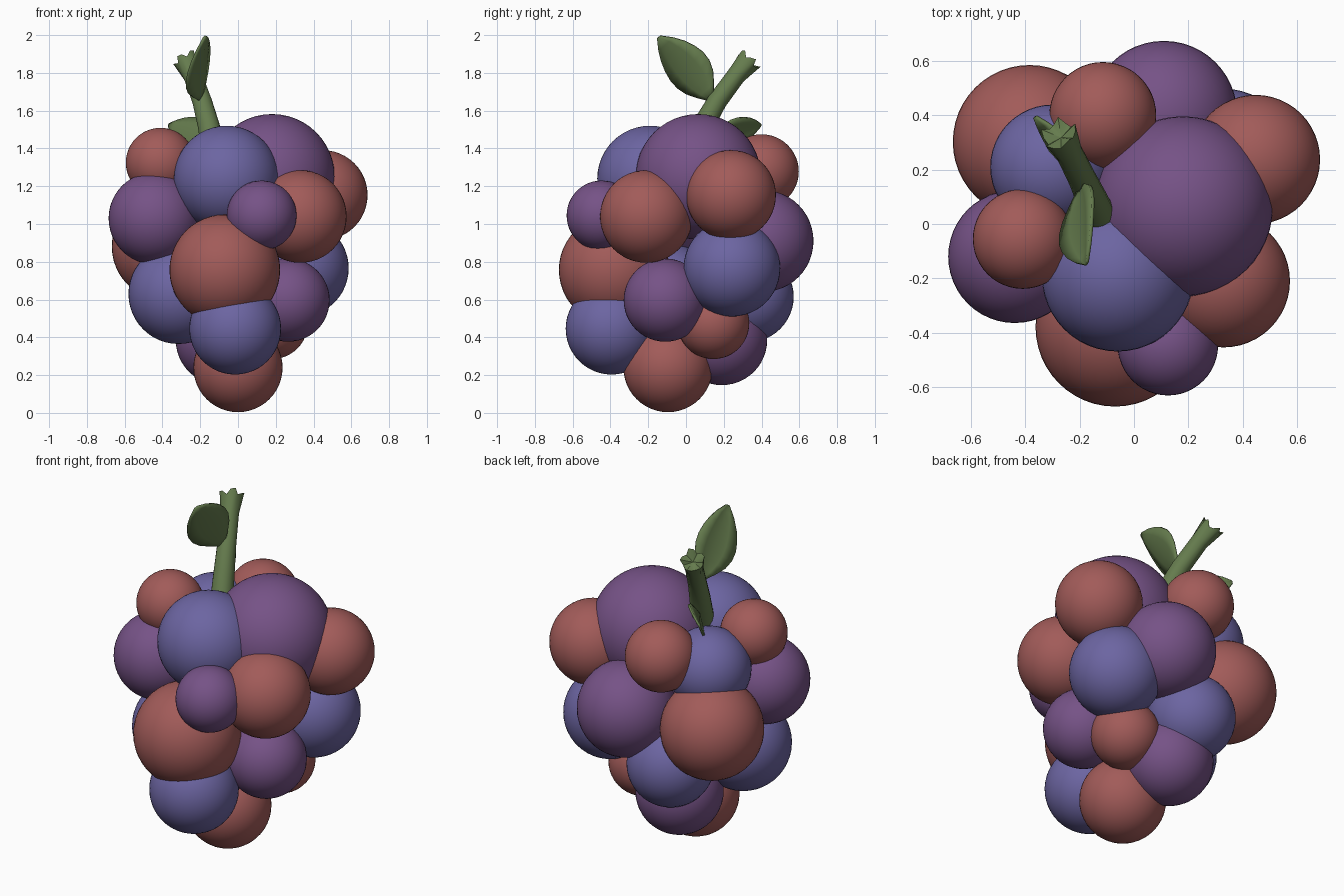
import bpy, bmesh, math
from mathutils import Vector

if "Cube" in bpy.data.objects:
    bpy.data.objects.remove(bpy.data.objects["Cube"])


def material(name, rgb):
    m = bpy.data.materials.new(name)
    m.diffuse_color = (*rgb, 1)
    m.use_nodes = True
    m.node_tree.nodes["Principled BSDF"].inputs["Base Color"].default_value = m.diffuse_color
    return m


RED = material("red_skin", (0.36, 0.105, 0.10))
PURPLE = material("purple_skin", (0.18, 0.085, 0.24))
BLUE = material("blue_skin", (0.15, 0.13, 0.36))
GREEN = material("green", (0.13, 0.20, 0.075))


def finish(bm, name, mat, angle=180):
    bmesh.ops.recalc_face_normals(bm, faces=bm.faces)
    me = bpy.data.meshes.new(name)
    bm.to_mesh(me)
    bm.free()
    ob = bpy.data.objects.new(name, me)
    bpy.context.collection.objects.link(ob)
    me.materials.append(mat)
    bpy.ops.object.select_all(action='DESELECT')
    ob.select_set(True)
    bpy.context.view_layer.objects.active = ob
    bpy.ops.object.shade_smooth_by_angle(angle=math.radians(angle))
    return ob


# Berries: x, y, z, radius, grouped by colour
berries = {
    "red": (RED, [
        (-0.41, -0.055, 1.325, 0.184), (0.33, -0.21, 1.04, 0.245),
        (0.448, 0.238, 1.153, 0.238), (-0.07, -0.38, 0.757, 0.293),
        (0.0, -0.095, 0.24, 0.236), (0.18, 0.145, 0.475, 0.19),
        (-0.115, 0.40, 1.278, 0.197), (-0.385, 0.303, 0.88, 0.283)]),
    "purple": (PURPLE, [
        (0.18, 0.065, 1.25, 0.332), (-0.44, -0.12, 1.03, 0.245),
        (0.125, -0.447, 1.045, 0.185), (0.265, -0.11, 0.597, 0.22),
        (-0.09, 0.19, 0.387, 0.24), (0.11, 0.405, 0.91, 0.27)]),
    "blue": (BLUE, [
        (-0.06, -0.19, 1.24, 0.28), (-0.315, -0.09, 0.63, 0.265),
        (-0.015, -0.394, 0.446, 0.243), (0.33, 0.243, 0.766, 0.256),
        (-0.30, 0.21, 1.185, 0.23), (-0.13, 0.33, 0.615, 0.24)]),
}
for colour, (mat, items) in berries.items():
    for i, (x, y, z, r) in enumerate(items):
        bm = bmesh.new()
        bmesh.ops.create_uvsphere(bm, u_segments=48, v_segments=24, radius=r)
        bmesh.ops.translate(bm, verts=bm.verts, vec=(x, y, z))
        finish(bm, f"{colour}_berry_{i + 1}", mat)

# Stem: rings along a bent path, ending in a frayed, flared, hollow tip
path = [(-0.125, 0.02, 1.36), (-0.155, 0.09, 1.52), (-0.19, 0.165, 1.65),
        (-0.24, 0.265, 1.785), (-0.275, 0.33, 1.865)]
radii = [0.064, 0.058, 0.052, 0.050, 0.062]
pts = [Vector(p) for p in path]
N = 16
bm = bmesh.new()
rings = []
for k, (p, r) in enumerate(zip(pts, radii)):
    t = (pts[min(k + 1, 4)] - pts[max(k - 1, 0)]).normalized()
    u = t.cross(Vector((1, 0, 0))).normalized()
    v = t.cross(u)
    ring = []
    for j in range(N):
        a = math.tau * j / N
        rr, lift = r, 0
        if k == 4:
            rr *= 1 + 0.14 * math.cos(5 * a)
            lift = 0.016 * math.cos(5 * a) + 0.006 * math.sin(2 * a)
        ring.append(bm.verts.new(p + rr * (math.cos(a) * u + math.sin(a) * v) + lift * t))
    rings.append(ring)
for r0, r1 in zip(rings, rings[1:]):
    for j in range(N):
        bm.faces.new((r0[j], r0[(j + 1) % N], r1[(j + 1) % N], r1[j]))
pit = bm.verts.new(pts[-1] - 0.02 * t)
for j in range(N):
    bm.faces.new((rings[-1][j], rings[-1][(j + 1) % N], pit))
bm.faces.new(rings[0])
finish(bm, "stem", GREEN, 50)


# Leaves: a folded blade from base to tip, half_width gives its side direction
def leaf(name, base, tip, half_width, fold, bend):
    base, tip, side = Vector(base), Vector(tip), Vector(half_width)
    normal = (tip - base).cross(side).normalized()
    profile = [0.12, 0.5, 0.82, 0.98, 1.0, 0.9, 0.72, 0.45, 0.08]
    bm = bmesh.new()
    rows = []
    for i, w in enumerate(profile):
        t = i / (len(profile) - 1)
        c = base.lerp(tip, t) + normal * bend * math.sin(math.pi * t)
        rows.append([bm.verts.new(c + side * w * s + normal * fold * w * abs(s))
                     for s in (-1, -0.5, 0, 0.5, 1)])
    for a, b in zip(rows, rows[1:]):
        for j in range(4):
            bm.faces.new((a[j], a[j + 1], b[j + 1], b[j]))
    ob = finish(bm, name, GREEN, 40)
    mod = ob.modifiers.new("thickness", 'SOLIDIFY')
    mod.thickness = 0.012
    mod.offset = 0


leaf("upper_leaf", (-0.195, 0.135, 1.66), (-0.175, -0.145, 1.99),
     (0.06, 0.085, 0.075), 0.02, 0.01)
leaf("lower_leaf", (-0.16, 0.11, 1.44), (-0.365, 0.395, 1.525),
     (0.04, 0.015, 0.085), 0.015, 0.0)
